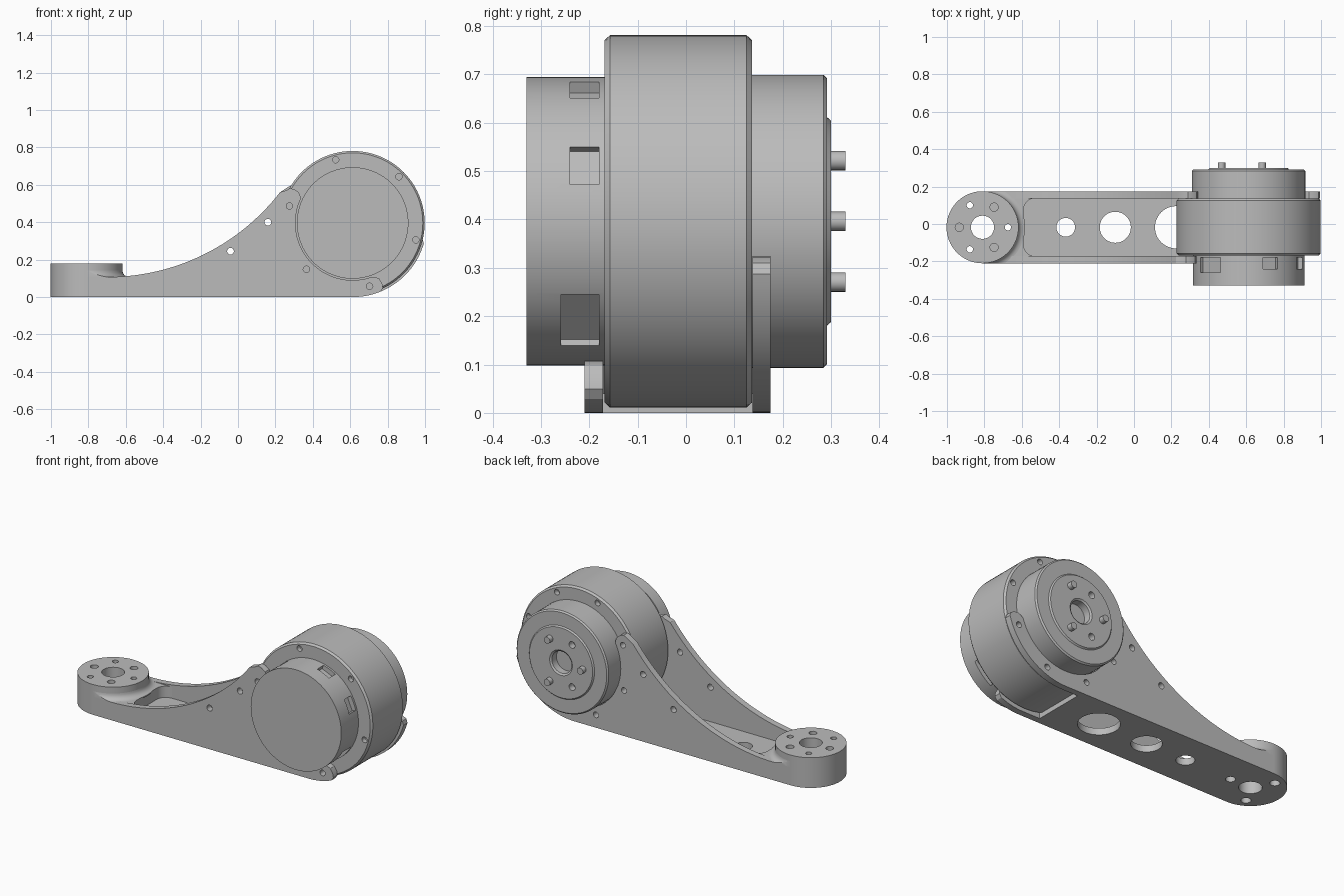
import bpy, bmesh
from math import sin, cos, pi, radians, sqrt
from mathutils import Matrix, Vector

if "Cube" in bpy.data.objects:
    bpy.data.objects.remove(bpy.data.objects["Cube"])

grey = bpy.data.materials.new("machined grey")
grey.use_nodes = True
grey.diffuse_color = (0.5, 0.5, 0.5, 1)
grey.node_tree.nodes["Principled BSDF"].inputs["Base Color"].default_value = (0.5, 0.5, 0.5, 1)

MX, MZ = 0.613, 0.396            # motor axis, along y
HX, HY, HR = -0.81, -0.0175, 0.1925  # mounting hub axis, along z
FRONT, IN_F, IN_B, BACK = -0.21, -0.172, 0.137, 0.175  # side plate planes


def finish(name, bm):
    bmesh.ops.remove_doubles(bm, verts=bm.verts, dist=1e-5)
    bmesh.ops.recalc_face_normals(bm, faces=bm.faces)
    mesh = bpy.data.meshes.new(name)
    bm.to_mesh(mesh)
    bm.free()
    mesh.materials.append(grey)
    obj = bpy.data.objects.new(name, mesh)
    bpy.context.collection.objects.link(obj)
    return obj


def prism(name, pts, axis, lo, hi):
    """Extrude a flat outline along y (points are x, z) or z (points are x, y)."""
    bm = bmesh.new()
    place = (lambda a, b: (a, lo, b)) if axis == "y" else (lambda a, b: (a, b, lo))
    face = bm.faces.new([bm.verts.new(place(a, b)) for a, b in pts])
    ext = bmesh.ops.extrude_face_region(bm, geom=[face])
    move = Vector((0, hi - lo, 0)) if axis == "y" else Vector((0, 0, hi - lo))
    bmesh.ops.translate(bm, verts=[v for v in ext["geom"] if isinstance(v, bmesh.types.BMVert)], vec=move)
    return finish(name, bm)


def arc(cx, cy, r, a0, a1, n):
    angles = [radians(a0 + (a1 - a0) * i / n) for i in range(n + 1)]
    return [(cx + r * cos(a), cy + r * sin(a)) for a in angles]


def rod(name, x, y, r, axis, lo, hi, n=24):
    return prism(name, arc(x, y, r, 0, 360 - 360 / n, n - 1), axis, lo, hi)


def lathe(name, profile, axis, centre, steps=96):
    """Spin (radius, height) points about a y or z axis."""
    bm = bmesh.new()
    c = Vector(centre)
    up = Vector((0, 1, 0)) if axis == "y" else Vector((0, 0, 1))
    vs = [bm.verts.new(c + Vector((r, 0, 0)) + up * h) for r, h in profile]
    es = [bm.edges.new(p) for p in zip(vs, vs[1:])]
    bmesh.ops.spin(bm, geom=vs + es, cent=c, axis=up, angle=2 * pi, steps=steps)
    return finish(name, bm)


def combine(obj, tools, op="DIFFERENCE"):
    for t in tools:
        t.hide_render = True
        mod = obj.modifiers.new("cut", "BOOLEAN")
        mod.operation, mod.object, mod.solver = op, t, "EXACT"
        bpy.context.view_layer.objects.active = obj
        bpy.ops.object.modifier_apply(modifier=mod.name)


def polar(r, deg):
    return MX + r * cos(radians(deg)), MZ + r * sin(radians(deg))


cutters = []


def cutter(obj):
    cutters.append(obj)
    return obj


# Motor: front can, main drum, rear can and output cap with its recess
motor = lathe("motor_body", [
    (0, -0.33), (0.298, -0.33), (0.298, -0.168), (0.375, -0.168), (0.385, -0.157),
    (0.385, 0.125), (0.375, 0.136), (0.303, 0.136), (0.303, 0.284), (0.295, 0.292),
    (0.215, 0.292), (0.208, 0.3), (0.075, 0.3), (0.065, 0.293), (0.065, 0.25), (0, 0.25)],
    "y", (MX, 0, MZ))

# Flange screw holes: six in front, eight behind, shared with the side plates
front_holes = [cutter(rod("front_hole", *polar(0.35, 45 + 60 * k), 0.017, "y", -0.25, -0.14)) for k in range(6)]
back_holes = [cutter(rod("back_hole", *polar(0.35, -24 + 45 * k), 0.017, "y", 0.105, 0.25)) for k in range(8)]
for k in range(8):  # keep the rear flange holes from reaching the can
    assert back_holes[k] is not None

# Output holes between the pins
cap_holes = [cutter(rod("cap_hole", *polar(0.145, 120 * k), 0.02, "y", 0.26, 0.32)) for k in range(3)]

# Sunken windows in the front can: two small and two large
windows = []
for deg, half, y0, y1 in ((23, 0.042, -0.24, -0.18), (67, 0.042, -0.24, -0.18),
                          (135, 0.075, -0.258, -0.18), (-45, 0.075, -0.258, -0.18)):
    bm = bmesh.new()
    bmesh.ops.create_cube(bm, size=1)
    turn = Matrix.Rotation(-radians(deg), 4, "Y")
    bmesh.ops.transform(bm, verts=bm.verts, matrix=Matrix.Translation((MX, (y0 + y1) / 2, MZ)) @ turn
                        @ Matrix.Translation((0.31, 0, 0)) @ Matrix.Diagonal((0.08, y1 - y0, half * 2, 1)))
    windows.append(cutter(finish("window_cutter", bm)))
combine(motor, front_holes + back_holes + cap_holes + windows)

# Output pins
pins = [rod("output_pin", *polar(0.145, 60 + 120 * k), 0.02, "y", 0.27, 0.33) for k in range(3)]


# Side plates: swept top edge, and a collar with rounded ears round the motor
def side_plate(name, lo, hi, low_end, top_end):
    outer, inner, mid = 0.396, 0.306, 0.35
    pts = [(HX, 0)] + arc(MX, MZ, outer, -90, low_end - 4, 24)
    pts += [polar(outer - 0.013, low_end - 1), polar(mid + 0.01, low_end), polar(mid - 0.02, low_end - 0.5),
            polar(inner + 0.008, low_end - 3)]
    pts += arc(MX, MZ, inner, low_end - 6, top_end + 6 - 360, 48)
    pts += [polar(inner + 0.008, top_end + 3), polar(mid - 0.02, top_end + 0.5), polar(mid + 0.01, top_end),
            polar(outer - 0.013, top_end + 1), polar(outer, top_end + 4)]
    # sweep of the top edge, ending flat at the hub
    x_end, x_flat, rad = 0.225, -0.7, 1.17
    for i in range(25):
        x = x_end + (x_flat - x_end) * i / 24
        pts.append((x, 0.107 + rad - sqrt(rad * rad - (x - x_flat) ** 2)))
    return prism(name, pts + [(HX, 0.107)], "y", lo, hi)


side_holes = [cutter(rod("side_hole", x, z, 0.018, "y", -0.3, 0.3)) for x, z in ((0.16, 0.4), (-0.04, 0.245))]
front_plate = side_plate("front_side_plate", FRONT, IN_F, -64, 150)
back_plate = side_plate("back_side_plate", IN_B, BACK, -12, 147)
combine(front_plate, side_holes + [front_holes[k] for k in (2, 3, 4)] + [front_holes[5]])
combine(back_plate, side_holes + back_holes)

# Floor between the plates, with three lightening holes
floor = prism("floor_plate", [(-0.6, IN_F), (0.5, IN_F), (0.5, IN_B), (-0.6, IN_B)], "z", 0, 0.04)
combine(floor, [cutter(rod("floor_hole", x, HY, r, "z", -0.1, 0.2, 48))
                for x, r in ((-0.365, 0.05), (-0.1, 0.083), (0.225, 0.113))])

# Hub and the end block that closes the pocket with rounded corners
hub = rod("mounting_hub", HX, HY, HR, "z", 0, 0.18, 96)
corner, px = 0.06, -0.59
outline = arc(HX, HY, HR, 90, 270, 48) + [(px + corner, FRONT)]
outline += arc(px + corner, IN_F + corner, corner, 270, 180, 8)
outline += arc(px + corner, IN_B - corner, corner, 180, 90, 8) + [(px + corner, BACK)]
block = prism("end_block", outline, "z", 0, 0.107)

# Fillet where the hub rises from the block, kept within the block width
steps = [radians(90 * i / 6) for i in range(7)]
curve = [(HR + 0.035 * (1 - cos(a)), 0.142 - 0.035 * sin(a)) for a in steps]
fillet = lathe("hub_fillet", [(0.17, 0.142)] + curve + [(curve[-1][0], 0.1), (0.17, 0.1), (0.17, 0.142)],
               "z", (HX, HY, 0))
clip = cutter(prism("fillet_clip", [(HX, FRONT), (-0.5, FRONT), (-0.5, BACK), (HX, BACK)], "z", 0, 0.3))
combine(fillet, [clip], "INTERSECT")

# Hub bore, three counterbored through holes and three blind holes
hub_cuts = [cutter(rod("hub_bore", HX, HY, 0.062, "z", -0.1, 0.3, 48))]
for k in range(3):
    a, b = radians(120 * k), radians(60 + 120 * k)
    x, y = HX + 0.136 * cos(a), HY + 0.136 * sin(a)
    hub_cuts.append(cutter(rod("through_hole", x, y, 0.017, "z", -0.1, 0.3)))
    hub_cuts.append(cutter(rod("counterbore", x, y, 0.027, "z", -0.1, 0.06)))
    hub_cuts.append(cutter(rod("blind_hole", HX + 0.124 * cos(b), HY + 0.124 * sin(b), 0.022, "z", 0.12, 0.3)))
combine(hub, hub_cuts)
combine(block, hub_cuts)

for c in cutters:
    bpy.data.objects.remove(c)

# Smooth the round walls, keep edges crisp
bpy.ops.object.select_all(action="DESELECT")
parts = [motor, front_plate, back_plate, floor, hub, block, fillet] + pins
for p in parts:
    p.select_set(True)
bpy.context.view_layer.objects.active = motor
bpy.ops.object.shade_smooth_by_angle(angle=radians(30))
